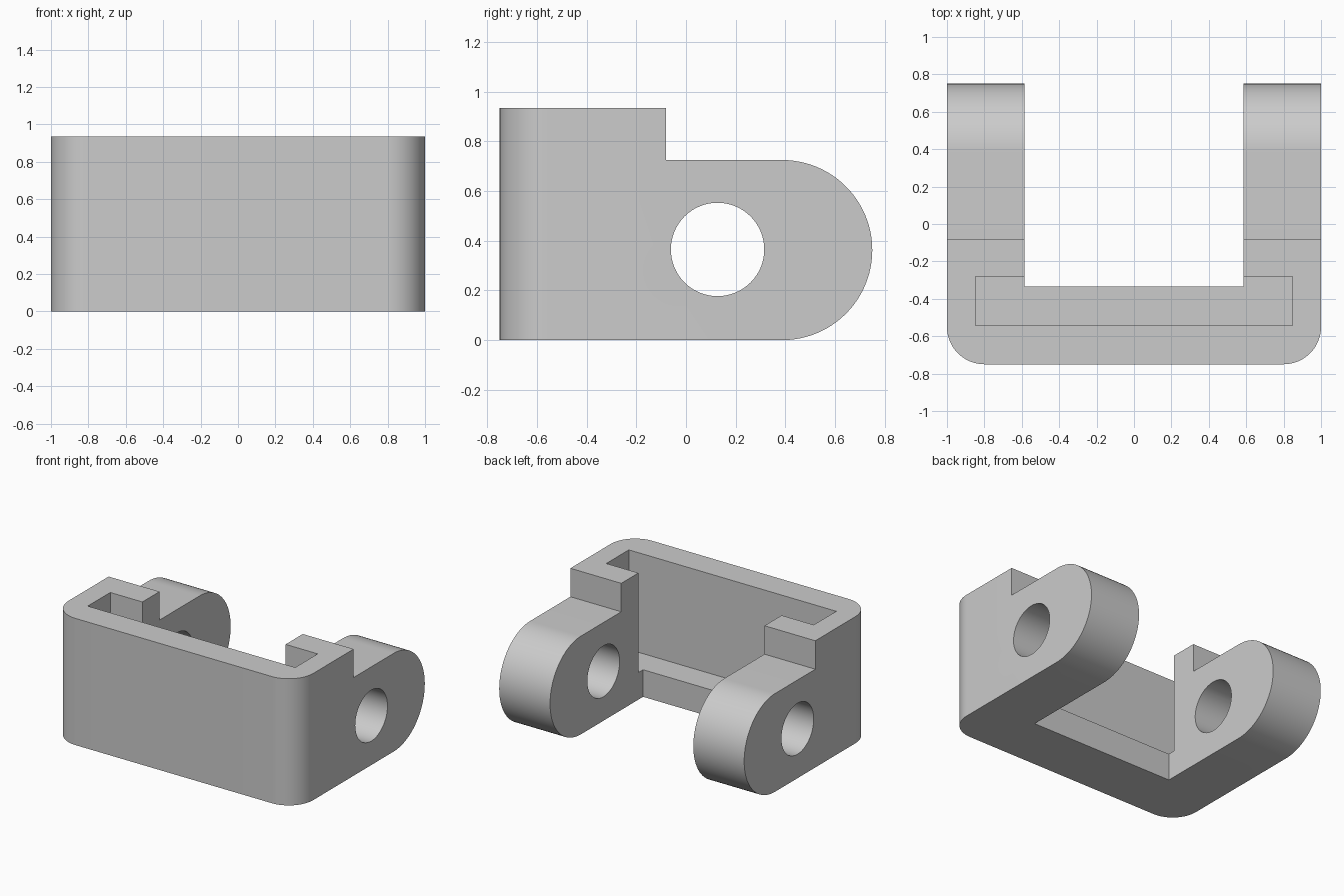
import bpy, bmesh
from math import sin, cos, pi, radians
from mathutils import Vector

cube = bpy.data.objects.get("Cube")
if cube:
    bpy.data.objects.remove(cube, do_unlink=True)

WIDTH, HEIGHT, FRONT, BACK = 1.0, 0.935, -0.75, 0.75
ARM_INNER, ARM_TOP = 0.585, 0.725
END_R = ARM_TOP / 2
CORNER_R = 0.2

grey = bpy.data.materials.new("plain grey")
grey.use_nodes = True
colour = (0.6, 0.6, 0.6, 1)
grey.diffuse_color = colour
grey.node_tree.nodes["Principled BSDF"].inputs["Base Color"].default_value = colour


def arc(cx, cy, r, start, end, steps):
    """Points along an arc, angles in degrees."""
    angles = [radians(start + (end - start) * i / steps) for i in range(steps + 1)]
    return [(cx + r * cos(a), cy + r * sin(a)) for a in angles]


def prism(name, outline, low, high, axis):
    """Extrude an outline: along z from (x, y), or along x from (y, z)."""
    place = (lambda p, t: (p[0], p[1], t)) if axis == "z" else (lambda p, t: (t, p[0], p[1]))
    bm = bmesh.new()
    face = bm.faces.new([bm.verts.new(place(p, low)) for p in outline])
    out = bmesh.ops.extrude_face_region(bm, geom=[face])
    moved = [v for v in out["geom"] if isinstance(v, bmesh.types.BMVert)]
    bmesh.ops.translate(bm, verts=moved, vec=Vector(place((0, 0), high - low)))
    bmesh.ops.recalc_face_normals(bm, faces=bm.faces[:])
    mesh = bpy.data.meshes.new(name)
    bm.to_mesh(mesh)
    bm.free()
    mesh.materials.append(grey)
    obj = bpy.data.objects.new(name, mesh)
    bpy.context.collection.objects.link(obj)
    return obj


def box(name, x, y0, y1, z0, z1):
    return prism(name, [(-x, y0), (x, y0), (x, y1), (-x, y1)], z0, z1, "z")


def combine(target, tool, operation):
    """Apply a boolean and discard the helper."""
    mod = target.modifiers.new(operation.lower(), "BOOLEAN")
    mod.operation, mod.solver, mod.object = operation, "EXACT", tool
    bpy.context.view_layer.objects.active = target
    bpy.ops.object.modifier_apply(modifier=mod.name)
    bpy.data.objects.remove(tool, do_unlink=True)


# Body: plan with rounded front corners
plan = [(WIDTH, BACK + 0.1), (-WIDTH, BACK + 0.1)]
plan += arc(-WIDTH + CORNER_R, FRONT + CORNER_R, CORNER_R, 180, 270, 16)
plan += arc(WIDTH - CORNER_R, FRONT + CORNER_R, CORNER_R, 270, 360, 16)
body = prism("clevis_bracket", plan, 0, HEIGHT, "z")

# Side profile: tall front block, lower arms with rounded ends
side = [(FRONT - 0.1, 0)] + arc(BACK - END_R, END_R, END_R, -90, 90, 48)
side += [(-0.08, ARM_TOP), (-0.08, HEIGHT + 0.1), (FRONT - 0.1, HEIGHT + 0.1)]
side[0] = (FRONT - 0.1, 0)
combine(body, prism("side_profile", side, -1.2, 1.2, "x"), "INTERSECT")

# Gap between the arms, slot behind the front wall, pin holes
combine(body, box("arm_gap", ARM_INNER, -0.335, 1, -0.1, 1.1), "DIFFERENCE")
combine(body, box("plate_slot", 0.847, -0.543, -0.28, 0.2, 1.1), "DIFFERENCE")
hole = arc(0.127, 0.365, 0.188, 0, 360, 64)[:-1]
combine(body, prism("pin_hole", hole, -1.2, 1.2, "x"), "DIFFERENCE")

# Smooth curves, keep edges sharp
bpy.ops.object.select_all(action="DESELECT")
body.select_set(True)
bpy.context.view_layer.objects.active = body
bpy.ops.object.shade_smooth_by_angle(angle=radians(30))
